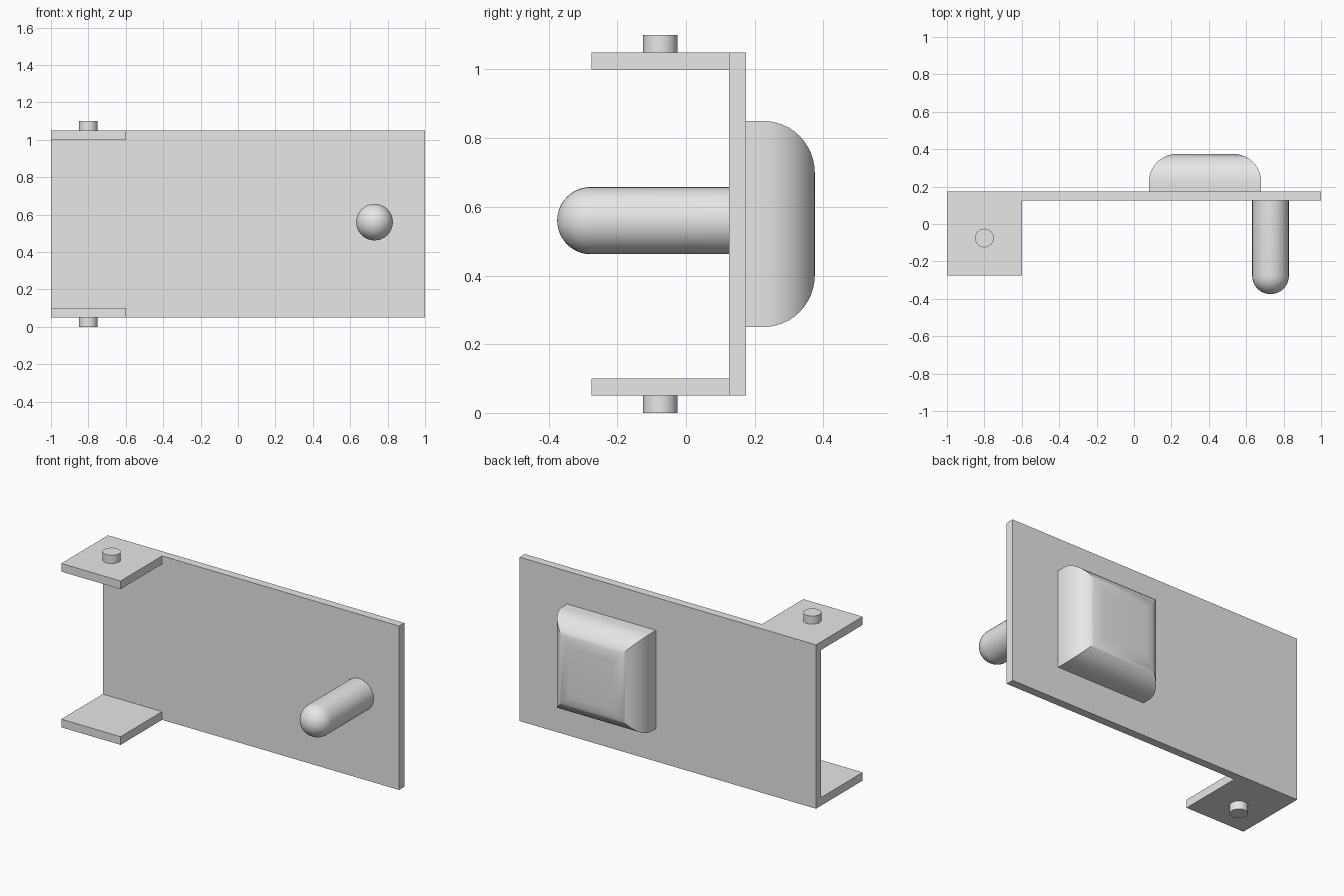
import bpy
import bmesh
from math import sin, cos, pi, radians
from mathutils import Matrix, Vector

if "Cube" in bpy.data.objects:
    bpy.data.objects.remove(bpy.data.objects["Cube"], do_unlink=True)

GREY = (0.8, 0.8, 0.8, 1.0)
grey = bpy.data.materials.new("plain grey")
grey.use_nodes = True
grey.diffuse_color = GREY
grey.node_tree.nodes["Principled BSDF"].inputs["Base Color"].default_value = GREY


def finish(name, bm, smooth=False):
    """Turn a bmesh into a named grey object."""
    bmesh.ops.recalc_face_normals(bm, faces=bm.faces)
    mesh = bpy.data.meshes.new(name)
    bm.to_mesh(mesh)
    bm.free()
    mesh.materials.append(grey)
    obj = bpy.data.objects.new(name, mesh)
    bpy.context.collection.objects.link(obj)
    if smooth:
        bpy.ops.object.select_all(action="DESELECT")
        obj.select_set(True)
        bpy.context.view_layer.objects.active = obj
        bpy.ops.object.shade_smooth_by_angle(angle=radians(30))
    return obj


def box(name, low, high):
    low, high = Vector(low), Vector(high)
    bm = bmesh.new()
    bmesh.ops.create_cube(bm, size=1, matrix=Matrix.Translation((low + high) / 2)
                          @ Matrix.Diagonal((*(high - low), 1)))
    return finish(name, bm)


def loft(name, rings):
    """Skin a stack of closed rings and cap both ends."""
    bm = bmesh.new()
    loops = [[bm.verts.new(p) for p in ring] for ring in rings]
    count = len(loops[0])
    for a, b in zip(loops, loops[1:]):
        for i in range(count):
            j = (i + 1) % count
            bm.faces.new((a[i], a[j], b[j], b[i]))
    bm.faces.new(loops[0])
    bm.faces.new(loops[-1])
    return finish(name, bm, smooth=True)


def polygon_y(x, y, z, reach, sides, turn=0.0):
    """Regular ring around the y axis."""
    angles = [2 * pi * i / sides + turn for i in range(sides)]
    return [(x + reach * cos(a), y, z + reach * sin(a)) for a in angles]


# Main plate
box("back_plate", (-1, 0.125, 0.05), (1, 0.175, 1.05))

# Hinge flanges with their pivot pins
for side, flange_z, pin_z in (("lower", 0.05, 0.025), ("upper", 1.0, 1.075)):
    box(side + "_flange", (-1, -0.275, flange_z), (-0.6, 0.125, flange_z + 0.05))
    bm = bmesh.new()
    bmesh.ops.create_cone(bm, cap_ends=True, segments=32, radius1=0.05, radius2=0.05,
                          depth=0.05, matrix=Matrix.Translation((-0.8, -0.075, pin_z)))
    finish(side + "_pivot_pin", bm, smooth=True)

# Round-ended handle rod
R = 0.098
steps = 12
profile = [(0.125, R)]
for i in range(steps):
    a = pi / 2 * i / steps
    profile.append((-0.277 - R * sin(a), R * cos(a)))
profile.append((-0.375, 0.001))
loft("handle_rod", [polygon_y(0.73, y, 0.56, r, 32) for y, r in profile])

# Square pad with rounded, mitred edges
HALF, ROUND = 0.3, 0.15
profile = [(0.175, HALF)]
for i in range(steps + 1):
    a = pi / 2 * i / steps
    profile.append((0.225 + ROUND * sin(a), HALF - ROUND + ROUND * cos(a)))
loft("rounded_pad", [polygon_y(0.38, y, 0.55, h * 2 ** 0.5, 4, pi / 4) for y, h in profile])
